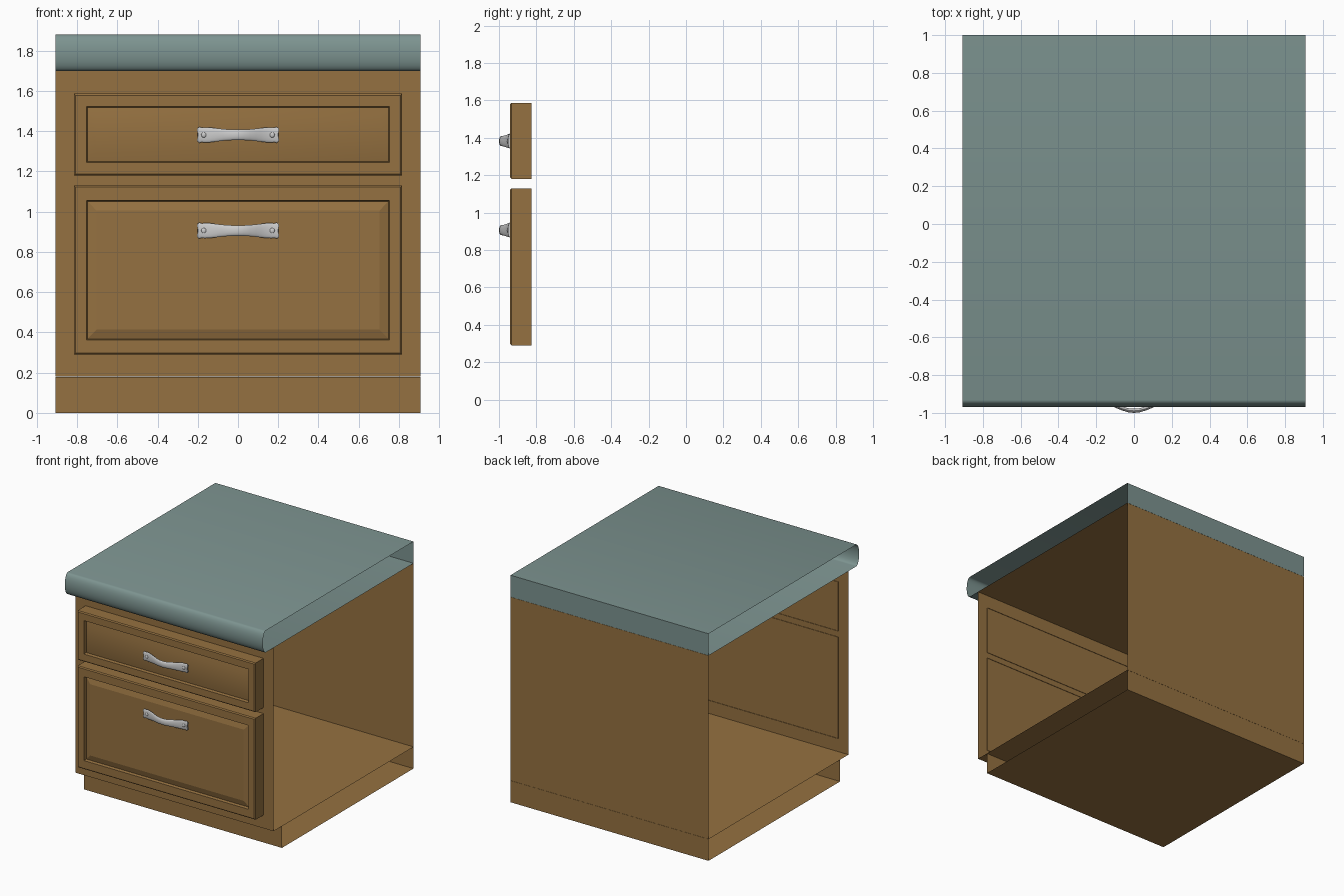
import bpy, bmesh, math

if "Cube" in bpy.data.objects:
    bpy.data.objects.remove(bpy.data.objects["Cube"])

W = 0.907  # half width of the cabinet


def material(name, rgb):
    m = bpy.data.materials.new(name)
    m.diffuse_color = (*rgb, 1)
    m.use_nodes = True
    m.node_tree.nodes["Principled BSDF"].inputs["Base Color"].default_value = m.diffuse_color
    return m


wood = material("wood", (0.30, 0.165, 0.052))
stone = material("countertop", (0.205, 0.295, 0.28))


def finish(name, bm, mat=None, smooth=None):
    me = bpy.data.meshes.new(name)
    bm.to_mesh(me)
    bm.free()
    ob = bpy.data.objects.new(name, me)
    bpy.context.collection.objects.link(ob)
    if mat:
        me.materials.append(mat)
    if smooth:
        bpy.ops.object.select_all(action='DESELECT')
        ob.select_set(True)
        bpy.context.view_layer.objects.active = ob
        bpy.ops.object.shade_smooth_by_angle(angle=math.radians(smooth))
    return ob


def bridge(bm, a, b):
    n = len(a)
    for i in range(n):
        bm.faces.new((a[i], a[(i + 1) % n], b[(i + 1) % n], b[i]))


def sleeve(name, profile, mat, smooth=None):
    """Closed y-z profile swept across the width, sides left open."""
    bm = bmesh.new()
    left, right = ([bm.verts.new((x, y, z)) for y, z in profile] for x in (-W, W))
    bridge(bm, left, right)
    return finish(name, bm, mat, smooth)


# Cabinet shell and recessed plinth, both open at the sides
sleeve("cabinet_body", [(1, 0.18), (1, 1.699), (-0.83, 1.699), (-0.83, 0.18)], wood)
sleeve("toe_kick", [(1, 0), (1, 0.179), (-0.72, 0.179), (-0.72, 0)], wood)

# Countertop with a bowed front edge
nose = []
for i in range(13):
    t = math.pi * i / 12
    nose.append((-0.932 - 0.038 * math.sin(t), 1.79 + 0.09 * math.cos(t)))
sleeve("countertop", [(1, 1.70), (1, 1.88)] + nose, stone, 35)


# Drawer fronts: nested rectangles give the frame, groove and raised panel
def drawer_front(name, z0, z1, rail, smooth=None):
    rings = [(0, 0, -0.826), (0, 0, -0.932), (0.008, 0.008, -0.94),
             (0.062, rail - 0.005, -0.94), (0.067, rail, -0.916),
             (0.112, rail + 0.047, -0.930)]
    bm = bmesh.new()
    prev = None
    for ix, iz, y in rings:
        x, lo, hi = 0.815 - ix, z0 + iz, z1 - iz
        ring = [bm.verts.new(p) for p in
                ((-x, y, lo), (x, y, lo), (x, y, hi), (-x, y, hi))]
        if prev:
            bridge(bm, prev, ring)
        prev = ring
    bm.faces.new(prev)
    return finish(name, bm, wood, smooth)


drawer_front("upper_drawer_front", 1.18, 1.587, 0.07, 25)
drawer_front("lower_drawer_front", 0.29, 1.13, 0.078)


# Bow handles: oval sections swept along x, flared at the mounting ends
def handle(name, zc):
    half = [(0, 0.026), (0.03, 0.0265), (0.06, 0.028), (0.09, 0.031), (0.115, 0.034),
            (0.14, 0.037), (0.165, 0.038), (0.18, 0.036), (0.192, 0.040), (0.205, 0.036)]
    stations = [(-x, h) for x, h in reversed(half[1:])] + half
    bm = bmesh.new()
    rings = []
    for x, h in stations:
        bow = 0.5 + 0.5 * math.cos(math.pi * min(abs(x) / 0.18, 1))
        yc, thick = -0.945 - 0.044 * bow, 0.007 + 0.004 * bow
        tip = abs(x) > 0.2
        ring = []
        for k in range(16):
            a = 2 * math.pi * k / 16
            # scalloped tip
            px = x * (1 - 0.035 * math.cos(2 * a) ** 2) if tip else x
            ring.append(bm.verts.new((px, yc + thick * math.cos(a), zc + h * math.sin(a))))
        rings.append(ring)
    for a, b in zip(rings, rings[1:]):
        bridge(bm, a, b)
    bm.faces.new(rings[0])
    bm.faces.new(rings[-1])
    bmesh.ops.recalc_face_normals(bm, faces=bm.faces)
    finish(name, bm, None, 40)
    # screw rosettes
    for side, s in (("left", -1), ("right", 1)):
        bpy.ops.mesh.primitive_uv_sphere_add(segments=16, ring_count=8, radius=0.013,
                                             location=(s * 0.17, -0.952, zc))
        ob = bpy.context.object
        ob.name = f"{name}_{side}_rosette"
        ob.scale.y = 0.5
        bpy.ops.object.shade_smooth()


handle("upper_handle", 1.382)
handle("lower_handle", 0.906)

# Make every shell face outward
for ob in bpy.data.objects:
    if ob.name.startswith(("cabinet", "toe", "counter")):
        bm = bmesh.new()
        bm.from_mesh(ob.data)
        bmesh.ops.recalc_face_normals(bm, faces=bm.faces)
        bm.to_mesh(ob.data)
        bm.free()
